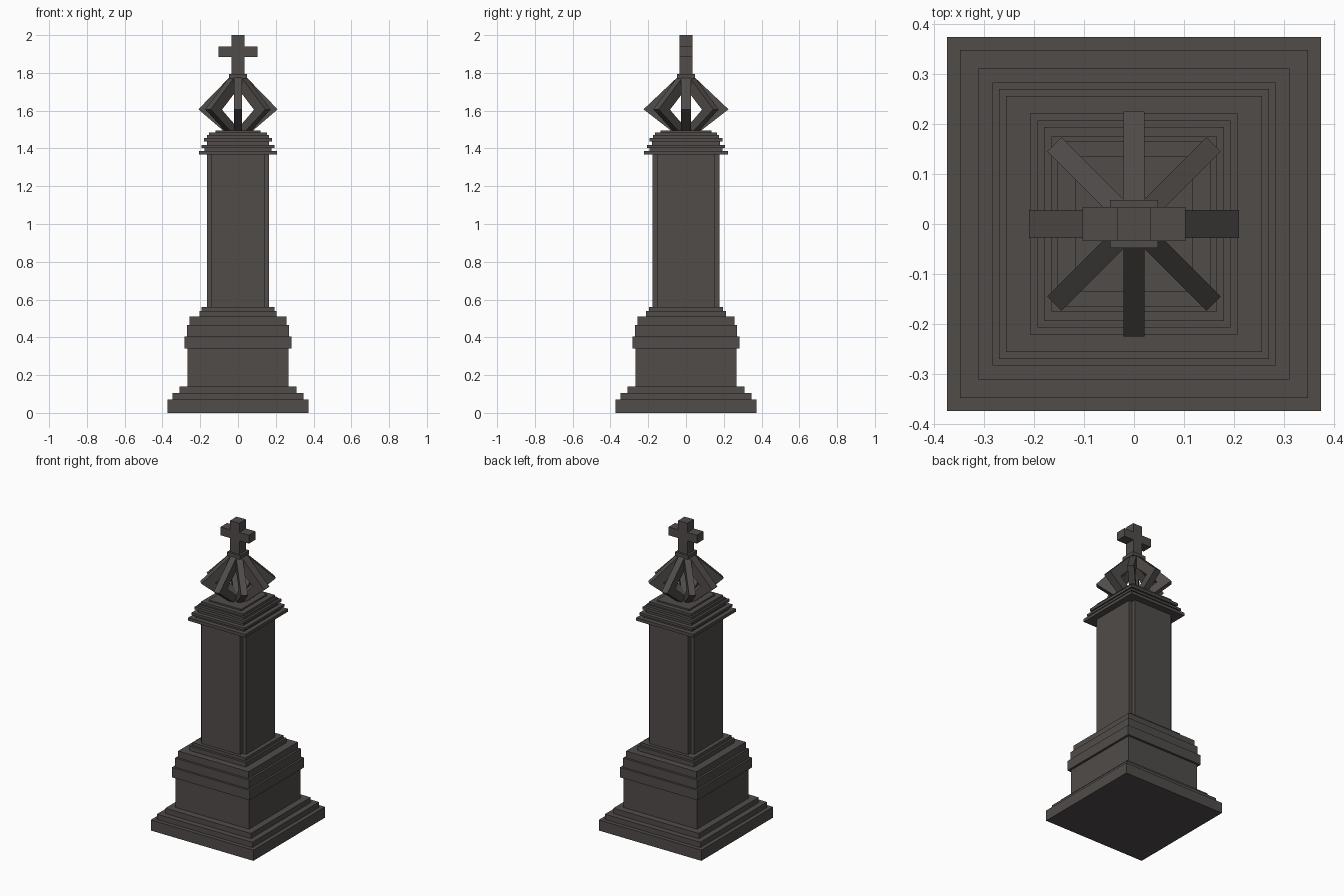
import bpy, bmesh, math
from mathutils import Matrix

cube = bpy.data.objects.get("Cube")
if cube:
    bpy.data.objects.remove(cube, do_unlink=True)

stone = bpy.data.materials.new("dark stone")
stone.use_nodes = True
colour = (0.08, 0.072, 0.068, 1)
stone.diffuse_color = colour
bsdf = stone.node_tree.nodes["Principled BSDF"]
bsdf.inputs["Base Color"].default_value = colour
bsdf.inputs["Roughness"].default_value = 0.8


def finish(name, bm):
    bmesh.ops.recalc_face_normals(bm, faces=bm.faces)
    mesh = bpy.data.meshes.new(name)
    bm.to_mesh(mesh)
    bm.free()
    mesh.materials.append(stone)
    obj = bpy.data.objects.new(name, mesh)
    bpy.context.collection.objects.link(obj)
    return obj


def stepped(name, tiers):
    """One closed shell of rectangular steps: (z0, z1, half x, half y)."""
    bm = bmesh.new()
    rings = []
    for z0, z1, hx, hy in tiers:
        for z in (z0, z1):
            rings.append([bm.verts.new((sx * hx, sy * hy, z))
                          for sx, sy in ((-1, -1), (1, -1), (1, 1), (-1, 1))])
    for a, b in zip(rings, rings[1:]):
        for i in range(4):
            j = (i + 1) % 4
            bm.faces.new((a[i], a[j], b[j], b[i]))
    bm.faces.new(rings[0][::-1])
    bm.faces.new(rings[-1])
    return finish(name, bm)


def prism(name, points, depth, matrix=Matrix()):
    """Extrude a flat outline (x, y) along z, centred, then place it."""
    bm = bmesh.new()
    face = bm.faces.new([bm.verts.new((x, y, -depth / 2)) for x, y in points])
    ext = bmesh.ops.extrude_face_region(bm, geom=[face])
    bmesh.ops.translate(bm, vec=(0, 0, depth),
                        verts=[v for v in ext["geom"] if isinstance(v, bmesh.types.BMVert)])
    bmesh.ops.transform(bm, matrix=matrix, verts=bm.verts)
    return finish(name, bm)


# Stepped plinth
stepped("plinth", [
    (0.00, 0.07, 0.373, 0.373), (0.07, 0.105, 0.347, 0.347),
    (0.105, 0.14, 0.311, 0.311), (0.14, 0.34, 0.268, 0.268),
    (0.34, 0.405, 0.283, 0.283), (0.405, 0.465, 0.27, 0.27),
    (0.465, 0.51, 0.256, 0.256), (0.51, 0.54, 0.205, 0.212),
    (0.54, 0.56, 0.192, 0.197)])

# Shaft with notched corners
quarter = [(0.165, 0.15), (0.14, 0.15), (0.14, 0.177)]
outline = (quarter + [(-x, y) for x, y in quarter[::-1]]
           + [(-x, -y) for x, y in quarter] + [(x, -y) for x, y in quarter[::-1]])
prism("shaft", outline, 0.83, Matrix.Translation((0, 0, 0.965)))

# Stepped cap with overhanging plates
stepped("cap", [
    (1.367, 1.387, 0.207, 0.222), (1.387, 1.403, 0.178, 0.192),
    (1.403, 1.418, 0.193, 0.207), (1.418, 1.437, 0.165, 0.18),
    (1.437, 1.455, 0.18, 0.194), (1.455, 1.47, 0.165, 0.175),
    (1.47, 1.485, 0.153, 0.165), (1.485, 1.495, 0.118, 0.135)])

# Eight bent crown ribs, outline in radius and height
for i in range(8):
    if i % 4 == 0:
        reach, width = 0.21, 0.055
    elif i % 4 == 2:
        reach, width = 0.225, 0.042
    else:
        reach, width = 0.225, 0.04
    rib = [(0, 1.487), (0.07, 1.487), (reach, 1.607), (0.037, 1.785),
           (0, 1.785), (0, 1.735), (reach - 0.085, 1.605), (0, 1.49)]
    place = Matrix.Rotation(i * math.pi / 4, 4, "Z") @ Matrix.Rotation(math.pi / 2, 4, "X")
    prism(f"crown_rib_{i + 1}", rib, width, place)

# Collar joining the ribs under the cross
stepped("crown_collar", [(1.77, 1.795, 0.048, 0.048)])

# Cross
cross = [(0.034, 1.79), (0.034, 1.885), (0.103, 1.885), (0.103, 1.94),
         (0.034, 1.94), (0.034, 2.0)]
prism("cross", cross + [(-x, z) for x, z in cross[::-1]], 0.068,
      Matrix.Rotation(math.pi / 2, 4, "X"))
